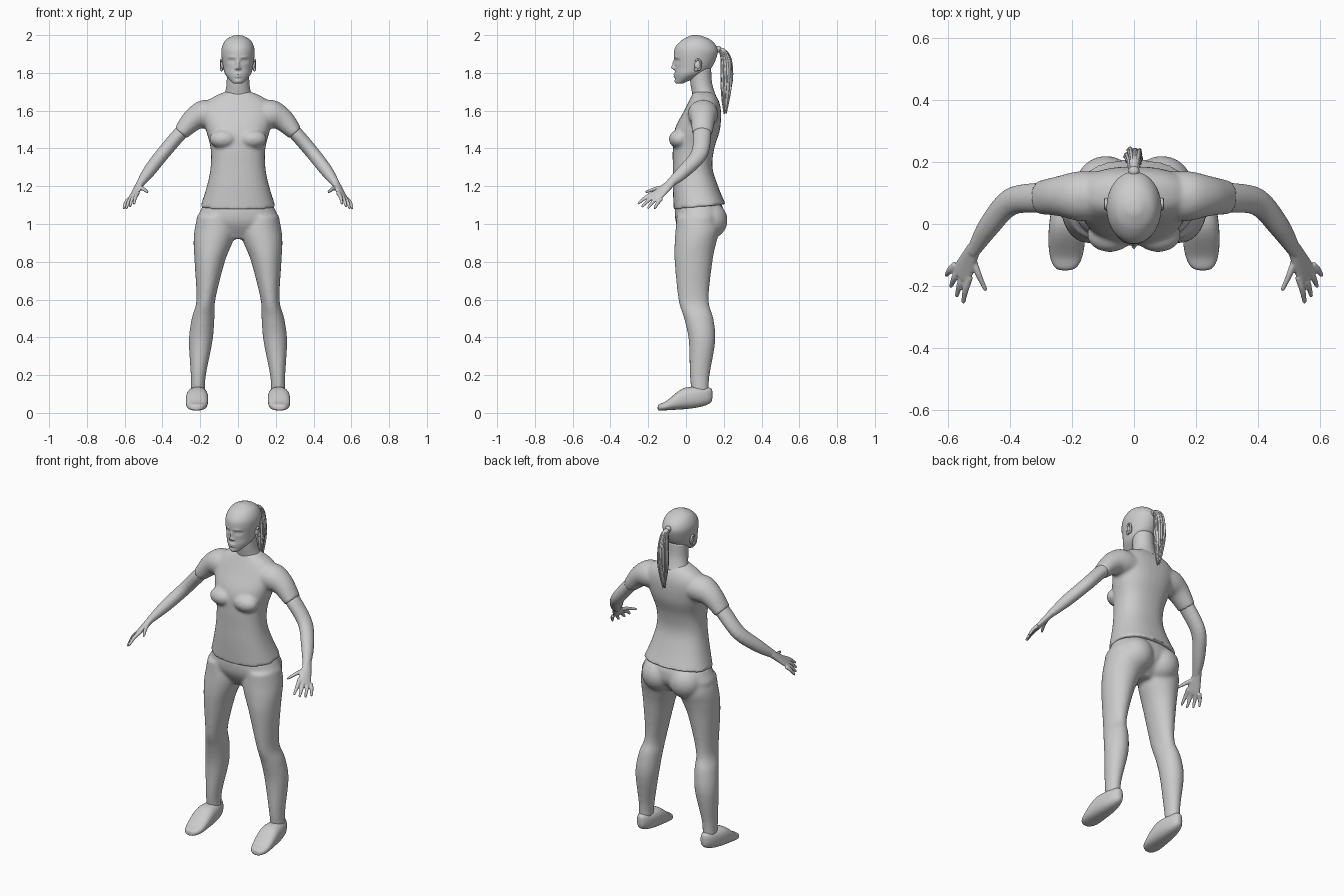
import bpy, bmesh, math, random
from mathutils import Vector, Matrix

if "Cube" in bpy.data.objects:
    bpy.data.objects.remove(bpy.data.objects["Cube"], do_unlink=True)

grey = (0.6, 0.6, 0.6, 1)
clay = bpy.data.materials.new("light grey clay")
clay.use_nodes = True
clay.diffuse_color = grey
clay.node_tree.nodes["Principled BSDF"].inputs["Base Color"].default_value = grey


def catmull_rom(rows, steps):
    """Smooth resampling of equally long number rows."""
    result = []
    last = len(rows) - 1
    for i in range(last):
        before, start = rows[max(i - 1, 0)], rows[i]
        end, after = rows[i + 1], rows[min(i + 2, last)]
        for step in range(steps):
            t = step / steps
            result.append([
                b + t / 2 * (c - a + t * (2 * a - 5 * b + 4 * c - d + t * (3 * (b - c) + d - a)))
                for a, b, c, d in zip(before, start, end, after)])
    return result + [list(rows[last])]


def loft(bm, rows, square=1, steps=5, sides=32):
    """Closed skin over rows, each a centre, half axis u and half axis v."""
    rings = []
    for row in catmull_rom(rows, steps):
        centre, u, v = Vector(row[:3]), Vector(row[3:6]), Vector(row[6:])
        ring = []
        for k in range(sides):
            angle = math.tau * k / sides
            p, q = (math.copysign(abs(f) ** square, f) for f in (math.cos(angle), math.sin(angle)))
            ring.append(bm.verts.new(centre + u * p + v * q))
        rings.append(ring)
    for lower, upper in zip(rings, rings[1:]):
        for k in range(sides):
            following = (k + 1) % sides
            bm.faces.new((lower[k], lower[following], upper[following], upper[k]))
    bm.faces.new(rings[0])
    bm.faces.new(rings[-1])


def level(z, inner, outer, front, back):
    """Horizontal ring between two x and two y limits."""
    return [(inner + outer) / 2, (front + back) / 2, z,
            (outer - inner) / 2, 0, 0, 0, (back - front) / 2, 0]


def centred(rings):
    """Horizontal rings on the middle plane from z, half width, front and back."""
    return [level(z, -width, width, front, back) for z, width, front, back in rings]


def limb(bm, points, across=(0, 1, 0), **options):
    """Tube through x, y, z, half width along the across direction, half thickness."""
    rows = []
    for i, point in enumerate(points):
        behind, ahead = points[max(i - 1, 0)], points[min(i + 1, len(points) - 1)]
        tangent = (Vector(ahead[:3]) - Vector(behind[:3])).normalized()
        side = Vector(across)
        side = (side - tangent * side.dot(tangent)).normalized()
        rows.append([*point[:3], *(side * point[3]), *(tangent.cross(side) * point[4])])
    loft(bm, rows, **options)


def ball(bm, centre, radii):
    matrix = Matrix.Translation(centre) @ Matrix.Diagonal((*radii, 1))
    bmesh.ops.create_uvsphere(bm, u_segments=24, v_segments=16, radius=1, matrix=matrix)


def finish(name, bm, mirror=False, voxel=0):
    """Turn the bmesh into an object, optionally mirrored and fused into one skin."""
    bmesh.ops.recalc_face_normals(bm, faces=bm.faces)
    mesh = bpy.data.meshes.new(name)
    bm.to_mesh(mesh)
    bm.free()
    mesh.materials.append(clay)
    mesh.shade_smooth()
    part = bpy.data.objects.new(name, mesh)
    bpy.context.collection.objects.link(part)
    if mirror:
        part.modifiers.new("Mirror", 'MIRROR').use_mirror_merge = False
    if voxel:
        fuse = part.modifiers.new("Fuse", 'REMESH')
        fuse.mode, fuse.voxel_size, fuse.use_smooth_shade = 'VOXEL', voxel, True
        relax = part.modifiers.new("Relax", 'SMOOTH')
        relax.factor, relax.iterations = 0.5, 5


# Shirt: torso, bust and short sleeves fused together
bm = bmesh.new()
torso = centred([(1.09, .2, -.065, .21), (1.2, .165, -.07, .17), (1.3, .145, -.07, .14),
                 (1.4, .145, -.07, .15), (1.5, .17, -.06, .18), (1.6, .19, -.01, .185),
                 (1.66, .15, .02, .17), (1.7, .07, .04, .14)])
torso[0][-1] = .014  # hem rises towards the back
loft(bm, torso, square=.85)
limb(bm, [(.1, .09, 1.58, .08, .07), (.18, .09, 1.58, .08, .076), (.24, .09, 1.55, .065, .06),
          (.305, .085, 1.48, .054, .041)])
ball(bm, (.078, -.035, 1.45), (.074, .056, .05))
finish("shirt", bm, mirror=True, voxel=.009)

# Trousers: hips, seat and legs fused together
bm = bmesh.new()
loft(bm, centred([(1.12, .17, -.05, .18), (1.07, .2, -.06, .2), (1, .215, -.05, .19),
                  (.92, .08, 0, .11)]), square=.9)
ball(bm, (.09, .12, 1.02), (.1, .1, .1))
leg = [(1.04, .03, .215, -.05, .17), (.97, .01, .23, -.055, .18), (.9, .03, .235, -.06, .16),
       (.8, .07, .23, -.06, .14), (.6, .12, .22, -.04, .12), (.5, .125, .245, -.01, .145),
       (.38, .135, .26, .015, .155), (.2, .17, .25, .02, .125), (.11, .175, .25, .03, .12)]
loft(bm, [level(*ring) for ring in leg], square=1)
finish("trousers", bm, mirror=True, voxel=.009)

# Shoes: slices from toe to heel, low at the toes and high around the ankle
bm = bmesh.new()
slices = []
for k in range(17):
    t = k / 16
    bulge = max(math.sin(math.pi * t), .01)
    rise = min(max((t - .2) / .33, 0), 1)
    sole = .04 * t
    height = .05 + .065 * rise * rise * (3 - 2 * rise)
    slices.append([.222 - .012 * t, -.005 - .145 * math.cos(math.pi * t), sole + height / 2,
                   (.073 - .03 * t) * bulge ** .7, 0, 0, 0, 0, height / 2 * bulge ** .4])
loft(bm, slices, square=.8, steps=2)
finish("shoes", bm, mirror=True)

# Arms and palms
bm = bmesh.new()
limb(bm, [(.25, .09, 1.53, .043, .034), (.31, .085, 1.475, .048, .037), (.4, .07, 1.37, .044, .036),
          (.47, -.01, 1.28, .036, .033), (.52, -.09, 1.21, .022, .02)])
knuckle_line = Vector((.045, .04, -.03))
limb(bm, [(.515, -.075, 1.22, .023, .02), (.55, -.15, 1.155, .038, .014),
          (.56, -.17, 1.14, .034, .01)], knuckle_line)

# Fingers fan out from the knuckle line, the middle ones longest; the thumb stands apart
digits = []
for k in range(4):
    t = k / 3
    knuckle = Vector((.53, -.17, 1.165)) + knuckle_line * t
    tip = Vector((.55, -.25, 1.11)).lerp(Vector((.605, -.165, 1.085)), t)
    digits.append((knuckle, knuckle.lerp(tip, 1 + .15 * math.sin(math.pi * t))))
digits.append((Vector((.522, -.105, 1.195)), Vector((.48, -.21, 1.17))))
for knuckle, tip in digits:
    middle = knuckle.lerp(tip, .5) + Vector((.003, 0, .005))
    limb(bm, [(*knuckle, .012, .011), (*middle, .011, .01), (*tip, .007, .007)],
         knuckle_line, sides=16)
    ball(bm, tip, (.007, .007, .007))
finish("arms", bm, mirror=True, voxel=.004)

# Neck
bm = bmesh.new()
limb(bm, [(0, .1, 1.66, .062, .085), (0, .09, 1.7, .058, .068), (0, .08, 1.75, .057, .06),
          (0, .075, 1.82, .058, .06)])
finish("neck", bm)

# Head with a face pushed out of a dense skull
bm = bmesh.new()
loft(bm, centred([(1.743, .015, -.047, -.015), (1.75, .03, -.054, 0), (1.79, .066, -.058, .09),
                  (1.83, .078, -.058, .137), (1.9, .088, -.064, .167), (1.94, .084, -.054, .162),
                  (1.975, .064, -.02, .13), (1.995, .03, .02, .085), (2, .006, .04, .055)]),
     steps=12, sides=160)
# Brows, eye sockets, lids, bridge, nose tip, nostrils, lips, mouth gap and chin:
# sideways place, height, sideways spread, upright spread, push
features = [(.033, 1.882, .02, .006, .005), (.034, 1.864, .017, .01, -.012),
            (.034, 1.863, .011, .005, .008), (0, 1.85, .008, .016, .011),
            (0, 1.828, .01, .011, .021), (.012, 1.823, .006, .006, .008),
            (0, 1.786, .02, .012, .01), (0, 1.786, .02, .002, -.007), (0, 1.756, .018, .009, .006)]
for vert in bm.verts:
    if vert.co.y < .03:
        x, z = abs(vert.co.x), vert.co.z
        vert.co.y -= sum(push * math.exp(-((x - side) / wide) ** 2 - ((z - height) / tall) ** 2)
                         for side, height, wide, tall, push in features)
finish("head", bm)

# Ears: curled rim around a shallow bowl, with a lobe
bm = bmesh.new()
rim = []
for k in range(9):
    angle = math.radians(36 * k - 150)
    rim.append((.09, .063 + .017 * math.cos(angle), 1.843 + .028 * math.sin(angle), .006, .005))
limb(bm, rim, (1, 0, 0), sides=12)
ball(bm, (.083, .062, 1.84), (.01, .017, .027))
ball(bm, (.088, .053, 1.818), (.007, .01, .01))
finish("ears", bm, mirror=True)

# Ponytail: tie, core and loose strands that follow the core at its edge
bm = bmesh.new()
root = 1.925
ball(bm, (0, .17, root), (.018, .018, .018))
core = [(.155, root, .01), (.195, 1.915, .016), (.214, 1.86, .022), (.217, 1.76, .025),
        (.212, 1.67, .017), (.208, 1.6, .006)]
limb(bm, [(0, y, z, radius, radius) for y, z, radius in core], (1, 0, 0))
random.seed(4)
strands = 22
for k in range(strands):
    angle = math.tau * k / strands
    length, spread = random.uniform(.85, 1.07), random.uniform(.8, 1.2)
    path = []
    for y, z, radius in core:
        reach = radius * spread
        path.append((reach * math.cos(angle), y + reach * math.sin(angle),
                     root - (root - z) * length, radius / 4, radius / 4))
    limb(bm, path, (1, 0, 0), sides=8)
finish("ponytail", bm)
